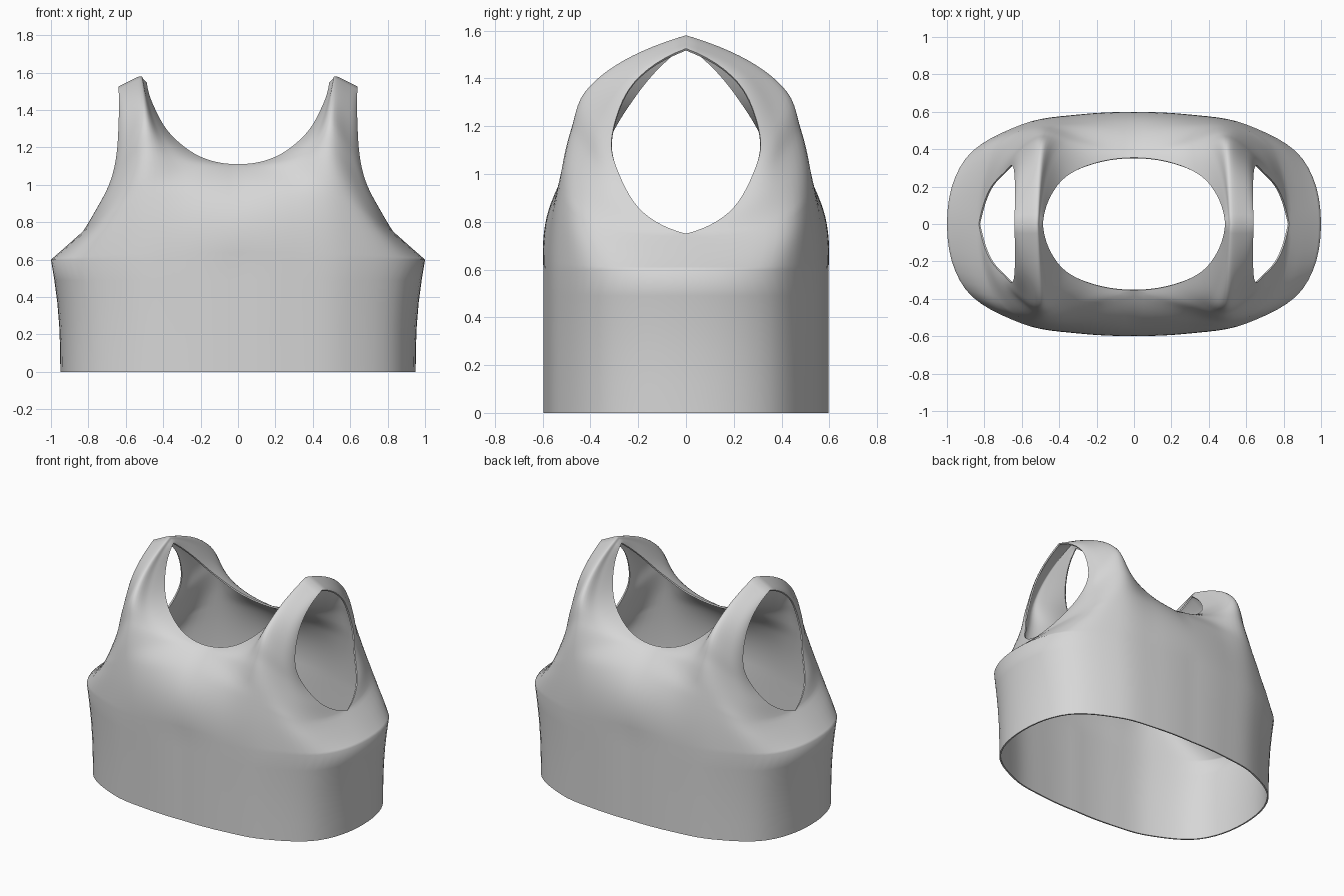
import bpy
import bmesh
from mathutils import Vector

if "Cube" in bpy.data.objects:
    bpy.data.objects.remove(bpy.data.objects["Cube"], do_unlink=True)

# Guide curves for one quarter of the garment, each running from the chest line
# up to the shoulder as (sideways, forward, height)
neck_guide = [(0, .595, .6), (0, .583, .82), (0, .5, .99), (0, .355, 1.11),
              (.2, .328, 1.15), (.36, .255, 1.27), (.45, .14, 1.42), (.487, 0, 1.545)]
chest_guide = [(.3, .585, .6), (.29, .572, .8), (.28, .53, .96), (.29, .46, 1.08),
               (.36, .43, 1.17), (.43, .365, 1.3), (.48, .21, 1.45), (.505, 0, 1.565)]
ridge_guide = [(.6, .532, .6), (.57, .53, .77), (.54, .522, .92), (.51, .51, 1.05),
               (.5, .48, 1.18), (.5, .425, 1.34), (.51, .26, 1.475), (.525, 0, 1.58)]
corner_guide = [(.9, .35, .6), (.83, .37, .69), (.75, .38, .8), (.69, .385, .92),
                (.64, .385, 1.05), (.6, .38, 1.22), (.595, .25, 1.42), (.6, 0, 1.545)]
armhole_guide = [(1, 0, .6), (.92, 0, .67), (.83, 0, .75), (.775, .18, .84),
                 (.69, .28, 1), (.65, .31, 1.16), (.637, .22, 1.38), (.64, 0, 1.525)]


def spline(points, steps=6):
    """Smooth curve through every point, with parabolic ends."""
    p = [Vector(q) for q in points]
    first = 3 * p[0] - 3 * p[1] + p[2]
    last = 3 * p[-1] - 3 * p[-2] + p[-3]
    p = [first] + p + [last]
    out = []
    for k in range(1, len(p) - 2):
        a, b, c, d = p[k - 1:k + 3]
        for s in range(steps):
            t = s / steps
            out.append(b + t / 2 * (c - a + t * (2 * a - 5 * b + 4 * c - d
                                                 + t * (3 * (b - c) + d - a))))
    out.append(p[-2])
    return out


def cornered(points, corner):
    """Two smooth curves that meet at a corner point."""
    return spline(points[:corner + 1])[:-1] + spline(points[corner:])


# Upper rows: sweep across the guides from neckline to armhole
columns = [cornered(neck_guide, 3), spline(chest_guide), spline(ridge_guide),
           spline(corner_guide), cornered(armhole_guide, 2)]
upper = [spline(section) for section in zip(*columns)]

# Lower band: the chest outline carried down to the hem
lower = []
for height, width in [(0, .95), (.12, .951), (.25, .956), (.37, .966), (.49, .982)]:
    lower.append([Vector((p.x * width, p.y, height)) for p in upper[0]])
rows = lower + upper

bm = bmesh.new()
grid = [[bm.verts.new((max(p.x, 0), -max(p.y, 0), p.z)) for p in row] for row in rows]
for r0, r1 in zip(grid, grid[1:]):
    for i in range(len(r0) - 1):
        bm.faces.new((r0[i], r0[i + 1], r1[i + 1], r1[i]))
bmesh.ops.remove_doubles(bm, verts=bm.verts, dist=.0005)
mesh = bpy.data.meshes.new("crop_top")
bm.to_mesh(mesh)
bm.free()
top = bpy.data.objects.new("crop_top", mesh)
bpy.context.collection.objects.link(top)

# Plain grey cloth
cloth = bpy.data.materials.new("grey_cloth")
cloth.use_nodes = True
grey = (.68, .68, .68, 1)
cloth.diffuse_color = grey
cloth.node_tree.nodes["Principled BSDF"].inputs["Base Color"].default_value = grey
mesh.materials.append(cloth)

# Mirror to the other three quarters, then give the cloth thickness
mirror = top.modifiers.new("Mirror", "MIRROR")
mirror.use_axis = (True, True, False)
mirror.merge_threshold = .001
shell = top.modifiers.new("Thickness", "SOLIDIFY")
shell.thickness = .01
shell.offset = -1

# Bake the modifiers so that the hem and rims stay sharp
bpy.ops.object.select_all(action="DESELECT")
top.select_set(True)
bpy.context.view_layer.objects.active = top
bpy.ops.object.convert(target="MESH")
bpy.ops.object.shade_smooth_by_angle(angle=1.2)
